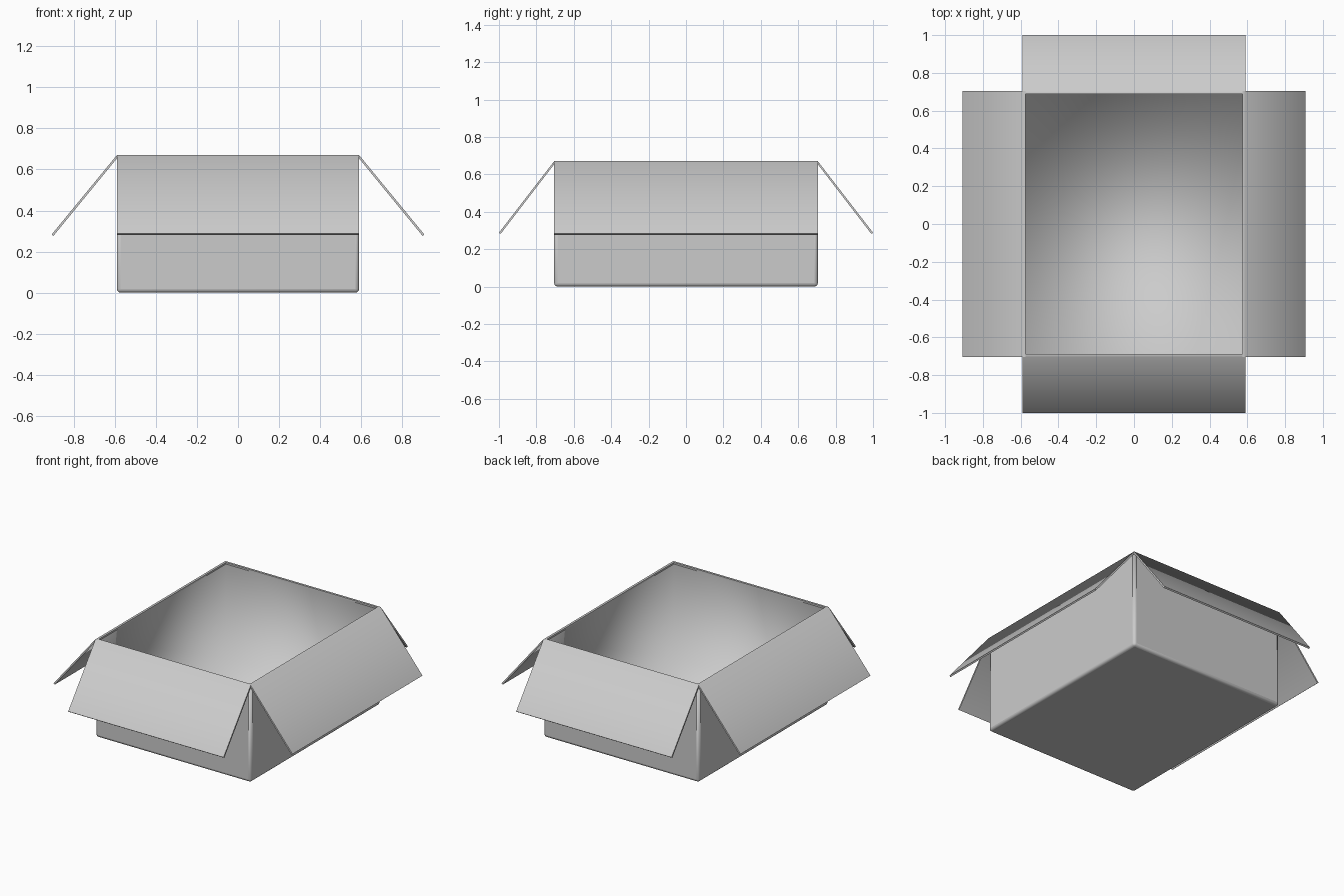
import bpy, bmesh, math
from mathutils import Matrix

default = bpy.data.objects.get("Cube")
if default:
    bpy.data.objects.remove(default, do_unlink=True)

HALF_X, HALF_Y, TOP = 0.59, 0.705, 0.67
WALL, SHEET = 0.016, 0.011

card = bpy.data.materials.new("plain grey card")
card.use_nodes = True
grey = (0.6, 0.6, 0.6, 1)
card.diffuse_color = grey
card.node_tree.nodes["Principled BSDF"].inputs["Base Color"].default_value = grey


def add_object(name, bm):
    bmesh.ops.recalc_face_normals(bm, faces=bm.faces)
    mesh = bpy.data.meshes.new(name)
    bm.to_mesh(mesh)
    bm.free()
    mesh.materials.append(card)
    obj = bpy.data.objects.new(name, mesh)
    bpy.context.collection.objects.link(obj)
    return obj


# Tray: a block hollowed from its rim, with softened outer edges
def make_tray():
    rim = TOP - SHEET
    bm = bmesh.new()
    bmesh.ops.create_cube(bm, size=1)
    for v in bm.verts:
        v.co = (v.co.x * 2 * HALF_X, v.co.y * 2 * HALF_Y, (v.co.z + 0.5) * rim)
    outer_edges = [e for e in bm.edges if min(v.co.z for v in e.verts) < 0.01]
    top = max(bm.faces, key=lambda f: f.calc_center_median().z)
    bmesh.ops.inset_region(bm, faces=[top], thickness=WALL)
    floor = bmesh.ops.extrude_discrete_faces(bm, faces=[top])["faces"][0]
    bmesh.ops.translate(bm, verts=floor.verts, vec=(0, 0, WALL - rim))
    bmesh.ops.bevel(bm, geom=outer_edges, offset=0.018, segments=3,
                    profile=0.5, affect='EDGES')
    bmesh.ops.recalc_face_normals(bm, faces=bm.faces)

    # The inside is smooth throughout; the broad outer faces stay flat
    def is_inside(face):
        return all(abs(v.co.x) < HALF_X - WALL / 2 and abs(v.co.y) < HALF_Y - WALL / 2
                   and v.co.z > WALL / 2 for v in face.verts)
    inside = {f for f in bm.faces if is_inside(f)}
    for f in bm.faces:
        f.smooth = True
    for e in bm.edges:
        shared = sum(f in inside for f in e.link_faces)
        broad = any(f.calc_area() > 0.3 for f in e.link_faces)
        e.smooth = shared == 2 or (shared == 0 and not broad)
    return add_object("box_tray", bm)


# Flap: a folded sheet that covers the rim and slopes down and out
def make_flap(name, hinge, tip, tip_z, half_width, turn):
    run, drop = tip - hinge, TOP - tip_z
    length = math.hypot(run, drop)
    under = (-drop / length * SHEET, -run / length * SHEET)
    profile = [(hinge - WALL, TOP), (hinge, TOP), (tip, tip_z),
               (tip + under[0], tip_z + under[1]),
               (hinge, TOP - SHEET * 1.5), (hinge - WALL, TOP - SHEET)]
    bm = bmesh.new()
    face = bm.faces.new([bm.verts.new((x, -half_width, z)) for x, z in profile])
    side = bmesh.ops.extrude_face_region(bm, geom=[face])["geom"]
    moved = [g for g in side if isinstance(g, bmesh.types.BMVert)]
    bmesh.ops.translate(bm, verts=moved, vec=(0, 2 * half_width, 0))
    bm.transform(Matrix.Rotation(math.radians(turn), 4, 'Z'))
    obj = add_object(name, bm)
    bpy.ops.object.select_all(action='DESELECT')
    obj.select_set(True)
    bpy.context.view_layer.objects.active = obj
    bpy.ops.object.shade_smooth_by_angle(angle=math.radians(60))


make_tray()
for name, turn in (("left_flap", 0), ("right_flap", 180)):
    make_flap(name, HALF_X, 0.908, 0.283, HALF_Y, turn)
for name, turn in (("back_flap", 90), ("front_flap", 270)):
    make_flap(name, HALF_Y, 1.0, 0.288, HALF_X, turn)
